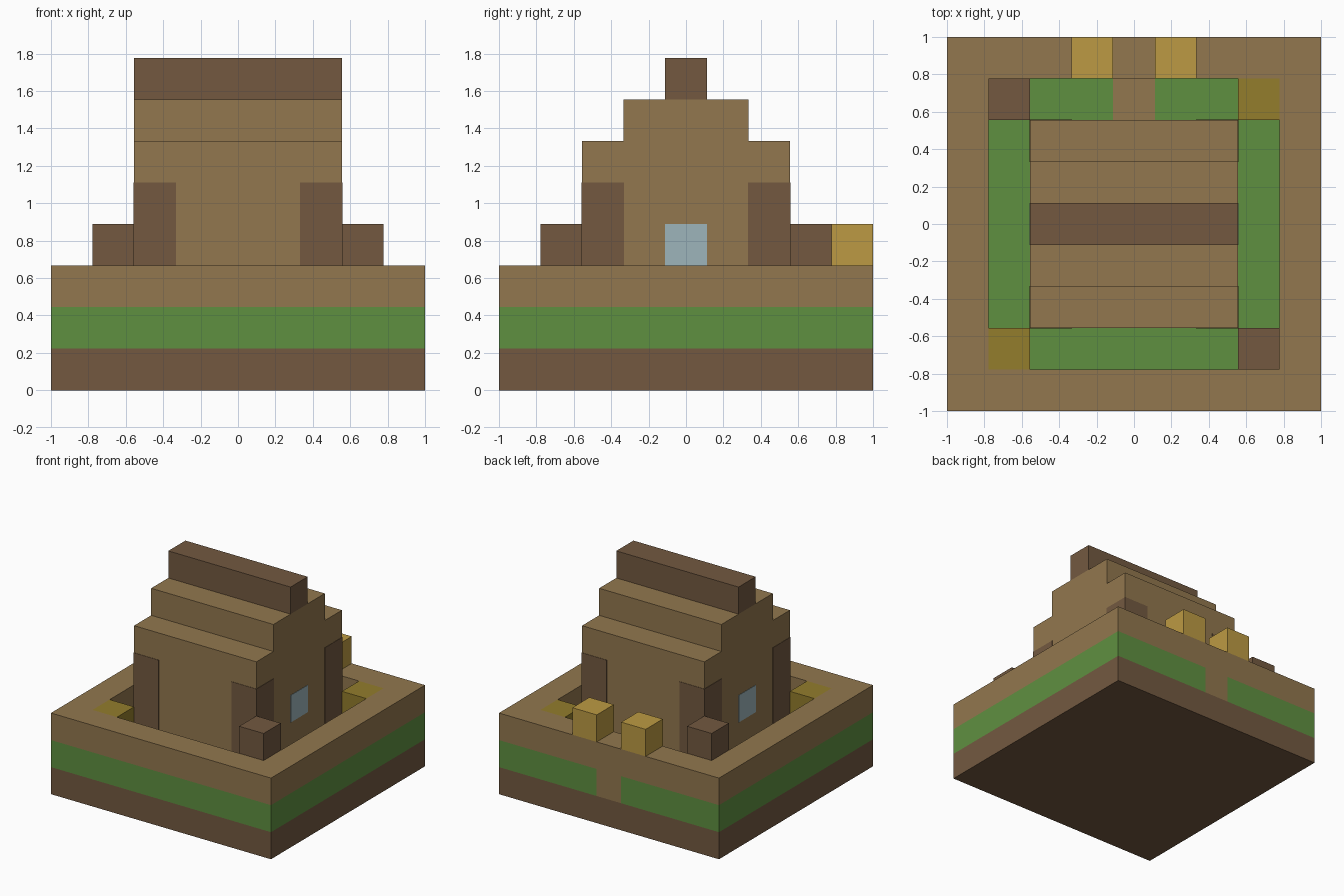
import bpy
import bmesh

cube = bpy.data.objects.get("Cube")
if cube:
    bpy.data.objects.remove(cube, do_unlink=True)

U = 2 / 9      # edge of one block; the model is nine blocks wide
PROUD = 0.003  # how far painted plates stand out of the walls


def material(name, hex_code):
    srgb = [int(hex_code[i:i + 2], 16) / 255 for i in (0, 2, 4)]
    color = [c / 12.92 if c < 0.04 else ((c + 0.055) / 1.055) ** 2.4 for c in srgb] + [1]
    mat = bpy.data.materials.new(name)
    mat.use_nodes = True
    mat.diffuse_color = color
    bsdf = next(n for n in mat.node_tree.nodes if n.type == "BSDF_PRINCIPLED")
    bsdf.inputs["Base Color"].default_value = color
    bsdf.inputs["Roughness"].default_value = 0.9
    return mat


plank = material("plank tan", "92774E")
bark = material("dark bark", "735940")
grass = material("grass green", "5F9040")
gold = material("lamp gold", "BC9A43")
straw = material("straw olive", "937D2C")
glass = material("pale glass", "9DB5BB")


def prism(name, profile, x0, x1, mat):
    """Extrude a (y, z) outline, in blocks, along x."""
    bm = bmesh.new()
    verts = [bm.verts.new(((x0 - 4.5) * U, (y - 4.5) * U, z * U)) for y, z in profile]
    face = bm.faces.new(verts)
    extruded = bmesh.ops.extrude_face_region(bm, geom=[face])["geom"]
    moved = [g for g in extruded if isinstance(g, bmesh.types.BMVert)]
    bmesh.ops.translate(bm, verts=moved, vec=((x1 - x0) * U, 0, 0))
    bmesh.ops.recalc_face_normals(bm, faces=bm.faces)
    mesh = bpy.data.meshes.new(name)
    bm.to_mesh(mesh)
    bm.free()
    mesh.materials.append(mat)
    obj = bpy.data.objects.new(name, mesh)
    bpy.context.collection.objects.link(obj)
    return obj


def box(name, xs, ys, zs, mat, grow=0):
    """Box between block coordinates, grown sideways by an optional margin."""
    g = grow / U
    (y0, y1), (z0, z1) = ys, zs
    outline = [(y0 - g, z0), (y1 + g, z0), (y1 + g, z1), (y0 - g, z1)]
    return prism(name, outline, xs[0] - g, xs[1] + g, mat)


# Ground: soil slab, grass layer and the path at the back
box("soil_slab", (0, 9), (0, 9), (0, 1), bark)
box("grass_right", (0, 4), (0, 9), (1, 2), grass)
box("grass_left", (5, 9), (0, 9), (1, 2), grass)
box("grass_middle", (4, 5), (0, 7), (1, 2), grass)
box("back_path", (4, 5), (7, 9), (1, 2), plank)

# Border wall around the yard
box("border_front", (0, 9), (0, 1), (2, 3), plank)
box("border_back", (0, 9), (8, 9), (2, 3), plank)
box("border_right", (0, 1), (1, 8), (2, 3), plank)
box("border_left", (8, 9), (1, 8), (2, 3), plank)

# House body with stepped gables, and the roof ridge
steps = [(2, 2), (2, 6), (3, 6), (3, 7)]
gable = steps + [(9 - y, z) for y, z in reversed(steps)]
prism("house_body", gable, 2, 7, plank)
box("roof_ridge", (2, 7), (4, 5), (7, 8), bark)

# Corner pillars of the house
for x, side in ((2, "right"), (6, "left")):
    for y, end in ((2, "front"), (6, "back")):
        box(f"pillar_{end}_{side}", (x, x + 1), (y, y + 1), (2, 5), bark, PROUD)

# Side windows, as thin plates
p = PROUD / U
box("window_right", (2 - p, 2), (4, 5), (3, 4), glass)
box("window_left", (7, 7 + p), (4, 5), (3, 4), glass)

# Yard corners: two log posts and two straw blocks
box("log_post_back", (1, 2), (7, 8), (2, 4), bark)
box("log_post_front", (7, 8), (1, 2), (2, 4), bark)
box("straw_block_front", (1, 2), (1, 2), (2, 3), straw)
box("straw_block_back", (7, 8), (7, 8), (2, 3), straw)

# Lamps on either side of the back path
for x, side in ((3, "right"), (5, "left")):
    box(f"lamp_{side}", (x, x + 1), (8, 9), (3, 4), gold)
